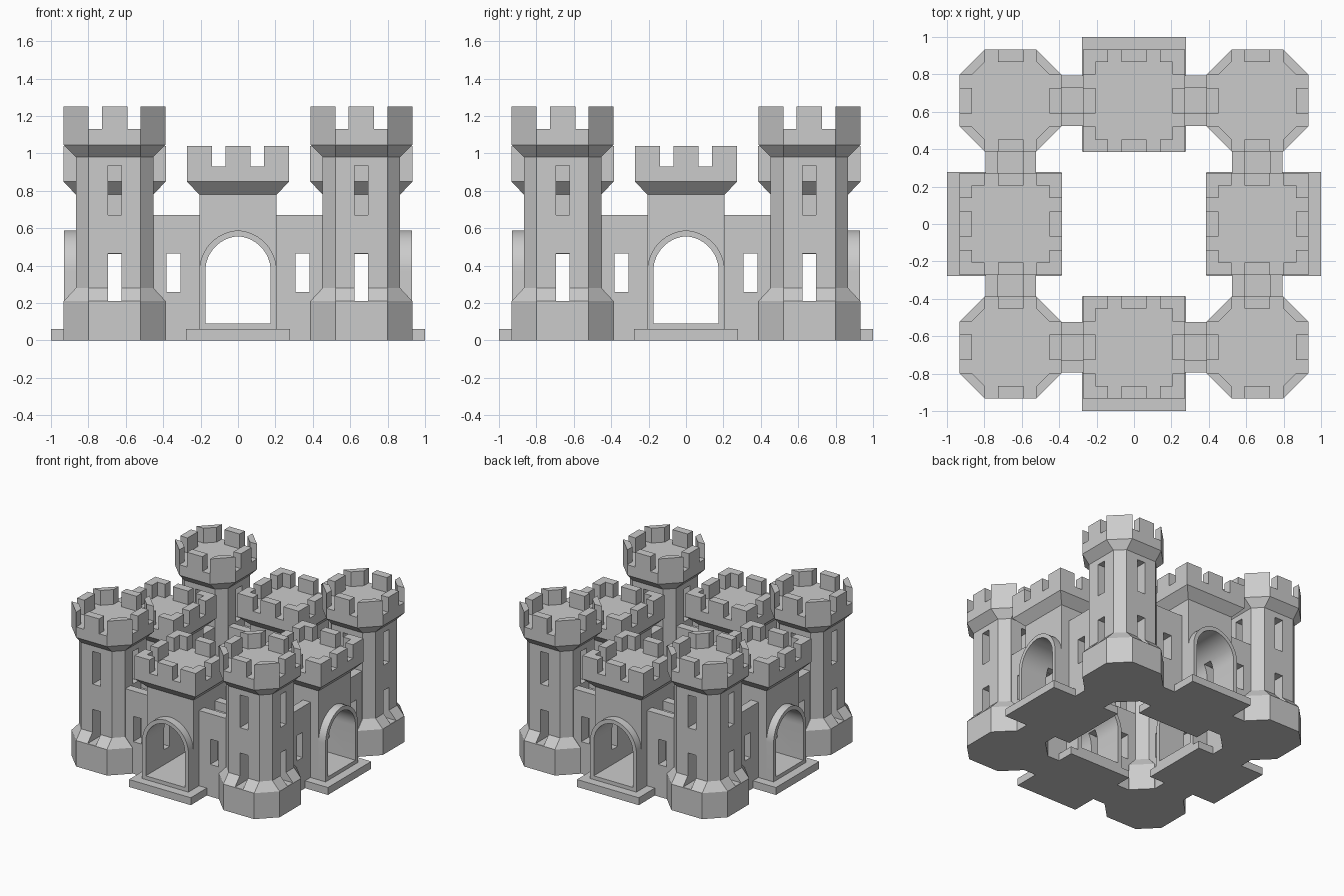
import bpy, bmesh, math
from mathutils import Matrix

if "Cube" in bpy.data.objects:
    bpy.data.objects.remove(bpy.data.objects["Cube"])

C = 0.66            # distance of tower / gate centres from the middle
SH, TOP = 0.207, 0.272   # half widths of shafts and of flared tops


def skin(name, rings):
    """Closed solid lofted through rings of 3D points."""
    bm = bmesh.new()
    rs = [[bm.verts.new(p) for p in r] for r in rings]
    n = len(rs[0])
    for a, b in zip(rs, rs[1:]):
        for i in range(n):
            j = (i + 1) % n
            bm.faces.new((a[i], a[j], b[j], b[i]))
    bm.faces.new(rs[0])
    bm.faces.new(rs[-1])
    bmesh.ops.recalc_face_normals(bm, faces=bm.faces)
    me = bpy.data.meshes.new(name)
    bm.to_mesh(me)
    bm.free()
    ob = bpy.data.objects.new(name, me)
    bpy.context.collection.objects.link(ob)
    return ob


def prism(name, outline, z0, z1):
    return skin(name, [[(x, y, z) for x, y in outline] for z in (z0, z1)])


def box(name, x0, x1, y0, y1, z0, z1):
    return prism(name, [(x0, y0), (x1, y0), (x1, y1), (x0, y1)], z0, z1)


def octagon(h, f=0.138):
    return [(-C + x, -C + y) for x, y in ((h, -f), (h, f), (f, h), (-f, h),
                                          (-h, f), (-h, -f), (-f, -h), (f, -h))]


def square(h):
    return [(-h, -C - h), (h, -C - h), (h, -C + h), (-h, -C + h)]


def arch(name, r, spring, z0, y0, y1):
    """Slightly pointed arch profile extruded along y."""
    d, n = 0.012, 12
    R = r + d
    end = math.acos(d / R)
    right = [(-d + R * math.cos(end * i / n), spring + R * math.sin(end * i / n)) for i in range(n + 1)]
    pts = [(r, z0)] + right + [(-x, z) for x, z in reversed(right[:-1])] + [(-r, z0)]
    return skin(name, [[(x, y, z) for x, z in pts] for y in (y0, y1)])


def cut(ob, cutters):
    """Subtract cutters and bake the result."""
    for c in cutters:
        c.hide_render = True
        m = ob.modifiers.new("cut", 'BOOLEAN')
        m.operation, m.solver, m.object = 'DIFFERENCE', 'EXACT', c
    dg = bpy.context.evaluated_depsgraph_get()
    me = bpy.data.meshes.new_from_object(ob.evaluated_get(dg))
    ob.modifiers.clear()
    ob.data = me
    for c in cutters:
        bpy.data.objects.remove(c)
    return ob


def four(ob):
    """Repeat a part on all four sides."""
    ob.data.shade_smooth()
    ob.data.set_sharp_from_angle(angle=math.radians(30))
    for k in range(1, 4):
        o = ob.copy()
        o.matrix_world = Matrix.Rotation(k * math.pi / 2, 4, 'Z')
        bpy.context.collection.objects.link(o)


# corner tower with crossing window slots
prof = [(TOP, 0), (TOP, 0.21), (SH, 0.28), (SH, 0.98), (TOP, 1.045), (TOP, 1.13)]
tower = skin("tower", [[(x, y, z) for x, y in octagon(h)] for h, z in prof])
w, L = 0.036, 0.4
slots = []
for z0, z1 in ((0.212, 0.465), (0.67, 0.935)):
    slots.append(box("slot", -C - w, -C + w, -C - L, -C + L, z0, z1))
    slots.append(box("slot", -C - L, -C + L, -C - w, -C + w, z0, z1))
four(cut(tower, slots))

# tower merlons: four blocks and four mitred corners
m, f = 0.068, 0.138
blocks = [[(SH, -m), (TOP, -m), (TOP, m), (SH, m)],
          [(SH, f), (TOP, f), (f, TOP), (f, SH)]]
for outline in blocks:
    for k in range(4):
        c, s = round(math.cos(k * math.pi / 2)), round(math.sin(k * math.pi / 2))
        four(prism("tower_merlon", [(-C + x * c - y * s, -C + x * s + y * c) for x, y in outline], 1.13, 1.25))

# gatehouse with archway and side slots
prof = [(SH, 0), (SH, 0.78), (0.274, 0.85), (0.274, 0.93)]
gate = skin("gatehouse", [[(x, y, z) for x, y in square(h)] for h, z in prof])
four(cut(gate, [arch("hole", 0.175, 0.37, 0.09, -1.1, -0.2),
                box("slot", -0.5, 0.5, -C - w, -C + w, 0.212, 0.465)]))

# projecting arch frames, outside and courtyard side
for y0, y1 in ((-0.93, -C - SH), (-C + SH, -0.39)):
    frame = arch("arch_frame", SH, 0.37, 0.0, y0, y1)
    four(cut(frame, [arch("hole", 0.175, 0.37, 0.09, -1.1, -0.2)]))

# doorstep slab
four(box("doorstep", -0.277, 0.277, -1.0, -0.388, 0, 0.06))

# gatehouse merlons: blocks on each side and L-shaped corners
g = 0.274
corner = [(g, g), (f, g), (f, SH), (SH, SH), (SH, f), (g, f)]
side = [(SH, -m), (g, -m), (g, m), (SH, m)]
for outline in (corner, side):
    for k in range(4):
        c, s = round(math.cos(k * math.pi / 2)), round(math.sin(k * math.pi / 2))
        four(prism("gate_merlon", [(x * c - y * s, -C + x * s + y * c) for x, y in outline], 0.93, 1.04))

# curtain walls with walkway trough, window and lengthwise slot
for s in (-1, 1):
    a, b = sorted((s * SH, s * (C - SH)))
    wall = box("curtain_wall", a, b, -C - 0.135, -C + 0.135, 0, 0.67)
    x = s * 0.345
    four(cut(wall, [box("trough", a - 0.1, b + 0.1, -C - 0.068, -C + 0.068, 0.60, 0.8),
                    box("window", x - 0.037, x + 0.037, -1, -0.3, 0.26, 0.465),
                    box("slot", a - 0.1, b + 0.1, -C - w, -C + w, 0.212, 0.462)]))
